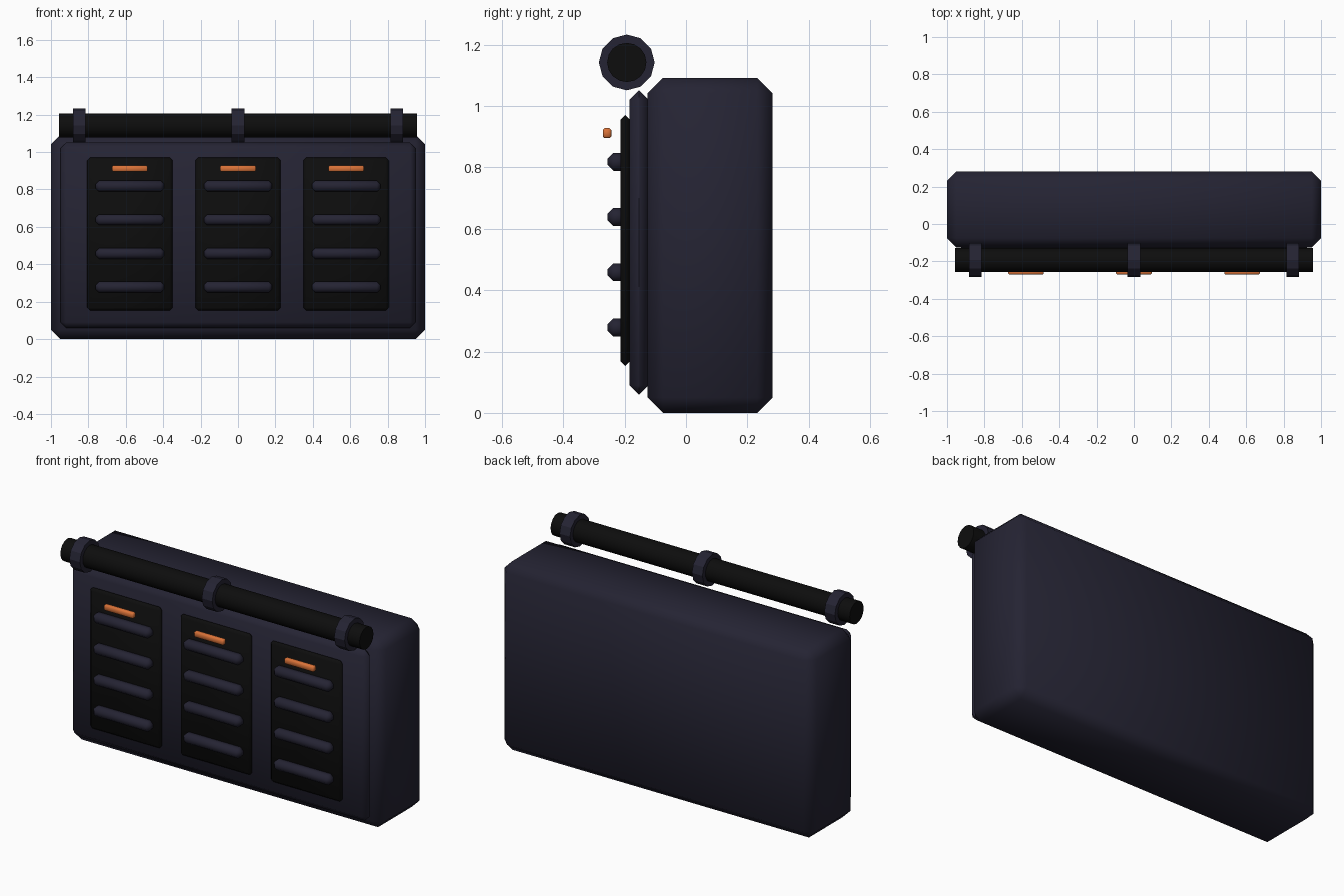
import bpy
import math

if "Cube" in bpy.data.objects:
    bpy.data.objects.remove(bpy.data.objects["Cube"])


def material(name, rgb):
    m = bpy.data.materials.new(name)
    m.diffuse_color = (*rgb, 1)
    m.use_nodes = True
    m.node_tree.nodes["Principled BSDF"].inputs["Base Color"].default_value = m.diffuse_color
    return m


navy = material("dark navy", (0.018, 0.017, 0.033))
black = material("near black", (0.004, 0.004, 0.004))
orange = material("orange", (0.7, 0.17, 0.04))


def box(name, x, y, z, mat, bevel):
    """Chamfered, smooth-shaded box from (min, max) ranges."""
    ranges = (x, y, z)
    bpy.ops.mesh.primitive_cube_add(size=1, location=[(a + b) / 2 for a, b in ranges])
    ob = bpy.context.object
    ob.name = name
    ob.scale = [b - a for a, b in ranges]
    bpy.ops.object.transform_apply(location=False, rotation=False, scale=True)
    ob.data.materials.append(mat)
    mod = ob.modifiers.new("chamfer", 'BEVEL')
    mod.width = bevel
    mod.segments = 1
    bpy.ops.object.shade_smooth()
    return ob


def rod(name, x, radius, width, sides, mat):
    """Cylinder lying along x on the handle axis."""
    bpy.ops.mesh.primitive_cylinder_add(
        vertices=sides, radius=radius, depth=width,
        location=(x, -0.193, 1.142), rotation=(0, math.pi / 2, 0))
    ob = bpy.context.object
    ob.name = name
    ob.data.materials.append(mat)
    return ob


# Main case and raised front plate
box("case_body", (-1, 1), (-0.125, 0.282), (0, 1.092), navy, 0.05)
box("front_plate", (-0.95, 0.95), (-0.184, -0.122), (0.06, 1.05), navy, 0.03)

# Three dark panels, each with four slats and an indicator light
for i, cx in enumerate((-0.578, 0, 0.578), 1):
    box(f"panel_{i}", (cx - 0.228, cx + 0.228), (-0.213, -0.182),
        (0.153, 0.97), black, 0.015)
    for j in range(4):
        z = 0.278 + 0.18 * j
        box(f"slat_{i}_{j + 1}", (cx - 0.183, cx + 0.183), (-0.255, -0.195),
            (z - 0.029, z + 0.029), navy, 0.018)
    box(f"indicator_{i}", (cx - 0.095, cx + 0.095), (-0.271, -0.243),
        (0.895, 0.928), orange, 0.006)

# Top bar with three collars
bar = rod("top_bar", 0, 0.064, 1.916, 16, black)
bpy.ops.object.shade_smooth_by_angle(angle=math.radians(40))
for i, x in enumerate((-0.848, 0, 0.848), 1):
    rod(f"collar_{i}", x, 0.091, 0.067, 12, navy)
